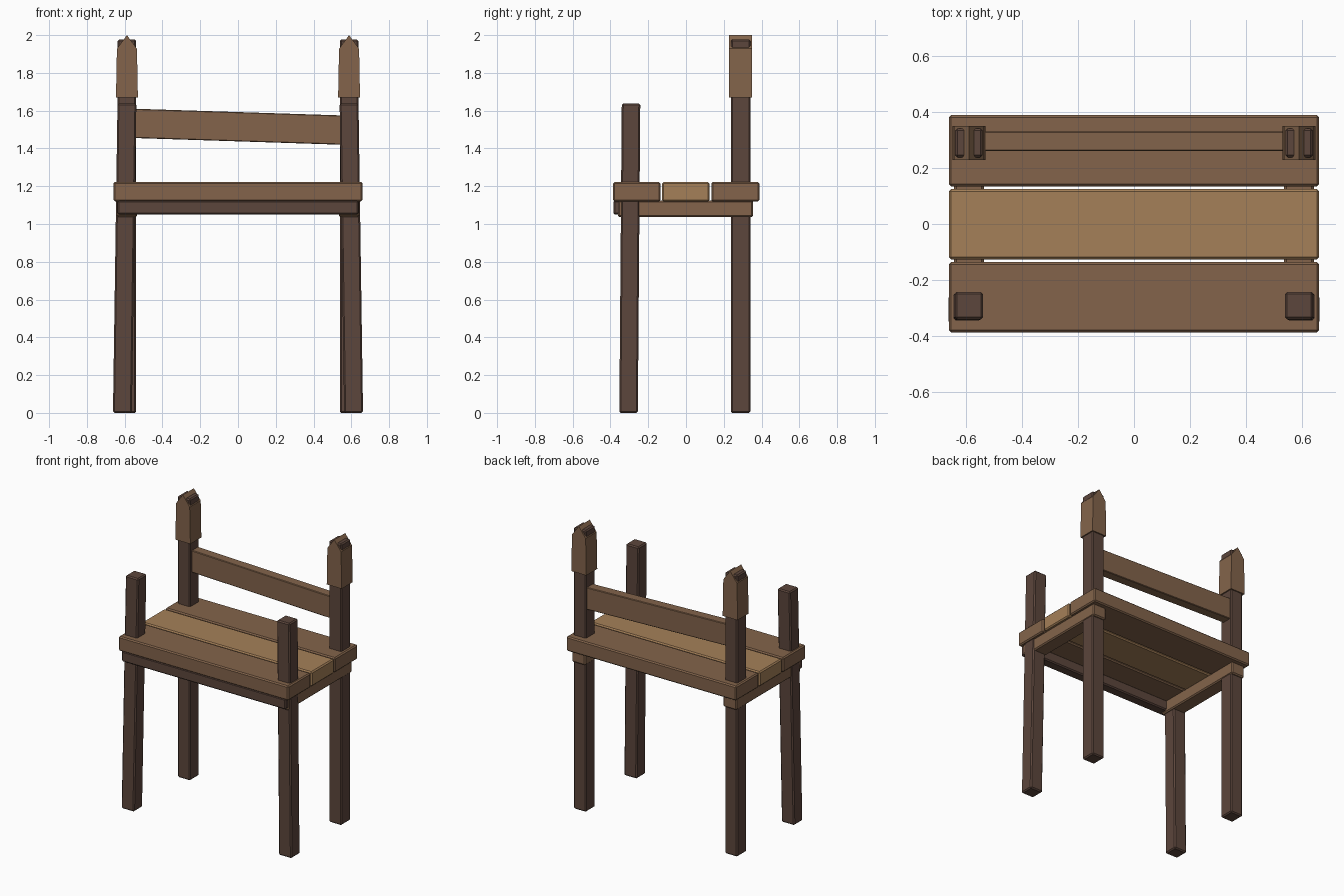
import bpy, bmesh, math
from mathutils import Vector

cube = bpy.data.objects.get("Cube")
if cube:
    bpy.data.objects.remove(cube, do_unlink=True)


def make_material(name, rgb):
    mat = bpy.data.materials.new(name)
    mat.use_nodes = True
    color = (*rgb, 1.0)
    mat.diffuse_color = color
    mat.node_tree.nodes["Principled BSDF"].inputs["Base Color"].default_value = color
    return mat


DARK = make_material("dark_wood", (0.107, 0.061, 0.045))
BROWN = make_material("brown_wood", (0.227, 0.127, 0.07))
LIGHT = make_material("light_wood", (0.376, 0.216, 0.098))


def add_object(name, bm, mat, bevel=0.0):
    bmesh.ops.recalc_face_normals(bm, faces=bm.faces)
    mesh = bpy.data.meshes.new(name)
    bm.to_mesh(mesh)
    bm.free()
    mesh.materials.append(mat)
    obj = bpy.data.objects.new(name, mesh)
    bpy.context.collection.objects.link(obj)
    if bevel:
        mod = obj.modifiers.new("worn_edges", "BEVEL")
        mod.width = bevel
        mod.segments = 1
    return obj


def box(name, low, high, mat, bevel=0.008, lean=(0, 0)):
    """Box between two corners; lean shifts the bottom face sideways."""
    low, high = Vector(low), Vector(high)
    bm = bmesh.new()
    bmesh.ops.create_cube(bm, size=1)
    for v in bm.verts:
        bottom = v.co.z < 0
        v.co = (low + high) / 2 + v.co * (high - low)
        if bottom:
            v.co.x += lean[0]
            v.co.y += lean[1]
    return add_object(name, bm, mat, bevel)


def prism(name, profile, y0, y1, mat):
    """Extrude an x-z outline along y."""
    bm = bmesh.new()
    face = bm.faces.new([bm.verts.new((x, y0, z)) for x, z in profile])
    new = bmesh.ops.extrude_face_region(bm, geom=[face])["geom"]
    verts = [g for g in new if isinstance(g, bmesh.types.BMVert)]
    bmesh.ops.translate(bm, verts=verts, vec=(0, y1 - y0, 0))
    return add_object(name, bm, mat)


# Seat planks
for name, y0, y1, mat in (("front", -0.386, -0.136, BROWN),
                          ("middle", -0.126, 0.124, LIGHT),
                          ("back", 0.134, 0.388, BROWN)):
    box("seat_plank_" + name, (-0.66, y0, 1.12), (0.66, y1, 1.222), mat)

# Legs, side rails and pointed post caps
for side, s in (("left", 1), ("right", -1)):
    x = s * 0.588
    box("front_leg_" + side, (x - 0.05, -0.34, 0), (x + 0.05, -0.242, 1.638),
        DARK, lean=(s * 0.024, -0.013))
    box("back_post_" + side, (x - 0.049, 0.237, 0), (x + 0.049, 0.341, 1.976), DARK)
    box("side_rail_" + side, (x - 0.053, -0.36, 1.036), (x + 0.053, 0.355, 1.125), BROWN)
    half = [(0.058, 1.67), (0.053, 1.928)]
    outline = ([(x + w, z) for w, z in half] + [(x, 2.0)]
               + [(x - w, z) for w, z in reversed(half)])
    prism("post_cap_" + side, outline, 0.228, 0.35, BROWN)

# Front rail under the seat
box("front_rail", (-0.637, -0.384, 1.05), (0.637, -0.31, 1.125), DARK)

# Crooked backrest board between the posts
board = box("backrest_board", (-0.56, -0.035, -0.0775), (0.56, 0.035, 0.0775), BROWN, 0.004)
board.location = (0, 0.295, 1.515)
board.rotation_euler.y = math.radians(1.85)
